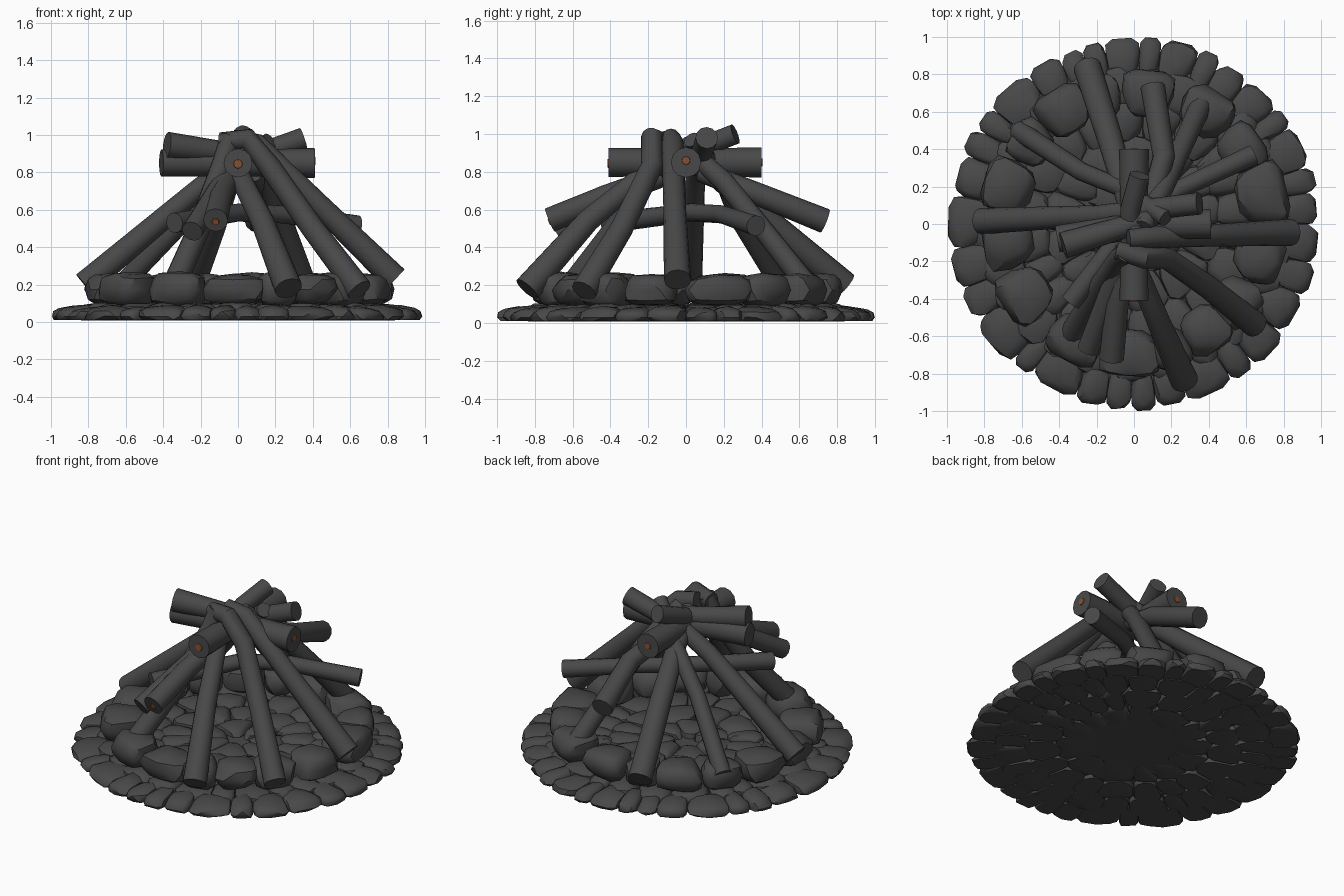
import bpy, bmesh, math, random
from mathutils import Vector, Matrix

if "Cube" in bpy.data.objects:
    bpy.data.objects.remove(bpy.data.objects["Cube"])

random.seed(7)


def material(name, rgb):
    m = bpy.data.materials.new(name)
    m.diffuse_color = (*rgb, 1)
    m.use_nodes = True
    m.node_tree.nodes["Principled BSDF"].inputs["Base Color"].default_value = m.diffuse_color
    return m


CHAR = material("charcoal_grey", (0.065, 0.065, 0.065))
EMBER = material("ember_orange", (0.26, 0.08, 0.03))


def smooth(ob, deg):
    bpy.ops.object.select_all(action='DESELECT')
    ob.select_set(True)
    bpy.context.view_layer.objects.active = ob
    bpy.ops.object.shade_smooth_by_angle(angle=math.radians(deg))


def finish(bm, name, mat, deg=35):
    me = bpy.data.meshes.new(name)
    bm.to_mesh(me)
    bm.free()
    me.materials.append(mat)
    ob = bpy.data.objects.new(name, me)
    bpy.context.collection.objects.link(ob)
    smooth(ob, deg)
    return ob


def stone(bm, ang, r, z, half_r, half_t, half_z, floor=None, slope=0.0):
    """One chunky rounded stone: boxy ellipsoid with randomly flattened sides."""
    verts = bmesh.ops.create_icosphere(bm, subdivisions=2, radius=1)["verts"]
    cuts = []
    for _ in range(6):
        n = Vector((random.uniform(-1, 1), random.uniform(-1, 1), random.uniform(-.6, .8))).normalized()
        cuts.append((n, random.uniform(0.95, 1.08)))
    rot = Matrix.Rotation(math.radians(ang), 3, 'Z')
    for v in verts:
        c = Vector([math.copysign(abs(k) ** 0.62, k) for k in v.co])
        for n, t in cuts:
            d = c.dot(n)
            if d > t:
                c -= n * (d - t)
        # wedge shape, wider towards the outside
        c.y *= 1 + half_r / r * c.x
        p = rot @ Vector((r + c.x * half_r, c.y * half_t, c.z * half_z * (1 - slope * c.x)))
        p.z += z
        if floor is not None:
            p.z = max(p.z, floor)
        v.co = p


def ring(name, count, r, z, half_r, half_z, floor, spread=0.35, slope=0.0):
    bm = bmesh.new()
    w = [random.uniform(1 - spread, 1 + spread) for _ in range(count)]
    total = sum(w)
    a = 0
    for k in w:
        step = 360 * k / total
        half_t = math.radians(step) * r / 2 * 1.08
        stone(bm, a + step / 2, r + random.uniform(-.02, 0), z, half_r * random.uniform(.95, 1.04),
              half_t, half_z * random.uniform(.88, 1.1), floor, slope)
        a += step
    return finish(bm, name, CHAR)


# ground cobbles, from the rim inwards
ring("rim_cobbles", 33, 0.888, 0.03, 0.118, 0.056, 0.012, 0.45, 0.25)
ring("second_cobbles", 26, 0.74, 0.045, 0.12, 0.06, 0.008)
ring("third_cobbles", 20, 0.56, 0.045, 0.12, 0.06, 0.008)
ring("fourth_cobbles", 13, 0.37, 0.05, 0.12, 0.055, 0.012)
ring("inner_cobbles", 7, 0.18, 0.05, 0.11, 0.05, 0.02)

# plain ash bed: closes the gaps between the cobbles, thicker in the middle
bm = bmesh.new()
for r, d, z in [(0.38, 0.04, 0.035), (0.86, 0.02, 0.045)]:
    bmesh.ops.create_cone(bm, cap_ends=True, segments=32, radius1=r, radius2=r, depth=d,
                          matrix=Matrix.Translation((0, 0, z)))
finish(bm, "ash_bed", CHAR)

# raised ring of large stones: angle, radius, half width, half depth
bm = bmesh.new()
for ang, r, ht, hr in [(84, .70, .14, .13), (57, .71, .15, .13), (35, .70, .13, .12), (13, .70, .17, .14),
                       (-15, .69, .14, .14), (-37, .68, .13, .13), (-56, .68, .13, .13),
                       (-73, .69, .10, .12), (-92, .69, .16, .13), (-117, .69, .15, .13),
                       (-147, .69, .15, .14), (-172, .68, .15, .14), (163, .70, .14, .14),
                       (142, .70, .12, .12), (122, .71, .14, .13), (104, .70, .10, .12)]:
    stone(bm, ang, r, 0.175, hr, ht, random.uniform(.083, .097))
finish(bm, "fire_ring_stones", CHAR)


def log(name, pts):
    """Bent log through points (x, y, z, radius)."""
    cu = bpy.data.curves.new(name, 'CURVE')
    cu.dimensions = '3D'
    cu.bevel_depth = 1
    cu.bevel_resolution = 4
    cu.use_fill_caps = True
    sp = cu.splines.new('POLY')
    sp.points.add(len(pts) - 1)
    for p, (x, y, z, r) in zip(sp.points, pts):
        p.co = (x, y, z, 1)
        p.radius = r
    cu.materials.append(CHAR)
    ob = bpy.data.objects.new(name, cu)
    bpy.context.collection.objects.link(ob)
    bpy.ops.object.select_all(action='DESELECT')
    ob.select_set(True)
    bpy.context.view_layer.objects.active = ob
    bpy.ops.object.convert(target='MESH')
    smooth(bpy.context.view_layer.objects.active, 40)


# leaning logs, foot first
log("left_leaning_log", [(-.82, .015, .20, .07), (-.2, .045, .72, .055), (.0, .07, .86, .055), (.35, .11, .98, .06)])
log("right_leaning_log", [(.84, -.045, .23, .072), (.45, -.06, .61, .06), (.10, -.07, .95, .058), (-.03, -.08, .98, .05)])
log("front_right_leaning_log", [(.65, -.54, .17, .07), (.40, -.34, .50, .062), (.17, -.18, .83, .06),
                                (.05, -.18, .98, .058), (-.09, -.14, .965, .05)])
log("front_leaning_log", [(.27, -.84, .18, .075), (.13, -.52, .54, .062), (-.01, -.18, .82, .055),
                          (-.02, .08, .93, .055), (.03, .26, 1.0, .055)])
log("front_left_leaning_log", [(-.34, -.60, .20, .065), (-.20, -.36, .52, .06), (-.08, -.18, .86, .055),
                               (-.04, -.15, .99, .055)])
log("back_leaning_log", [(-.25, .84, .20, .075), (-.13, .46, .52, .068), (-.05, .18, .76, .06), (.02, -.10, .96, .05)])
log("back_left_leaning_log", [(-.62, .50, .20, .055), (-.28, .28, .55, .05), (-.06, .19, .78, .048), (.17, .03, .97, .045)])
log("back_right_leaning_log", [(.36, .64, .20, .06), (.26, .42, .48, .055), (.16, .20, .75, .055), (.05, -.02, .95, .05)])

# crossed logs at the top
log("lengthwise_top_log", [(0, -.41, .85, .077), (0, 0, .85, .072), (0, .40, .85, .08)])
log("crosswise_top_log", [(-.41, -.08, .85, .072), (0, -.01, .85, .07), (.41, 0, .85, .08)])
log("split_top_log", [(-.38, -.115, .945, .072), (-.10, -.03, .91, .06), (.15, .05, .90, .05)])

# short logs wedged half way up
log("front_short_log", [(-.12, -.72, .545, .066), (-.09, -.42, .67, .062), (-.04, -.12, .78, .058)])
log("front_left_short_log", [(-.245, -.67, .485, .058), (-.15, -.42, .64, .056), (-.05, -.15, .80, .055)])
log("back_short_log", [(.10, .735, .54, .066), (.16, .36, .69, .06), (.08, .08, .80, .055)])
log("middle_cross_log", [(.64, .37, .515, .055), (.25, .19, .575, .048), (.0, .03, .585, .048), (-.34, -.42, .53, .055)])


# glowing spots on the log ends
def ember(name, pos, direction, r):
    d = Vector(direction).normalized()
    bm = bmesh.new()
    m = Matrix.Translation(Vector(pos)) @ d.to_track_quat('Z', 'Y').to_matrix().to_4x4()
    bmesh.ops.create_cone(bm, cap_ends=True, segments=12, radius1=r, radius2=r * .9, depth=.006, matrix=m)
    finish(bm, name, EMBER)


ember("front_ember", (0, -.411, .845), (0, -1, 0), .025)
ember("back_ember", (0, .401, .85), (0, 1, 0), .022)
ember("right_ember", (.411, 0, .86), (1, 0, 0), .023)
ember("front_short_ember", (-.12, -.722, .535), (-.03, -.3, -.125), .02)
